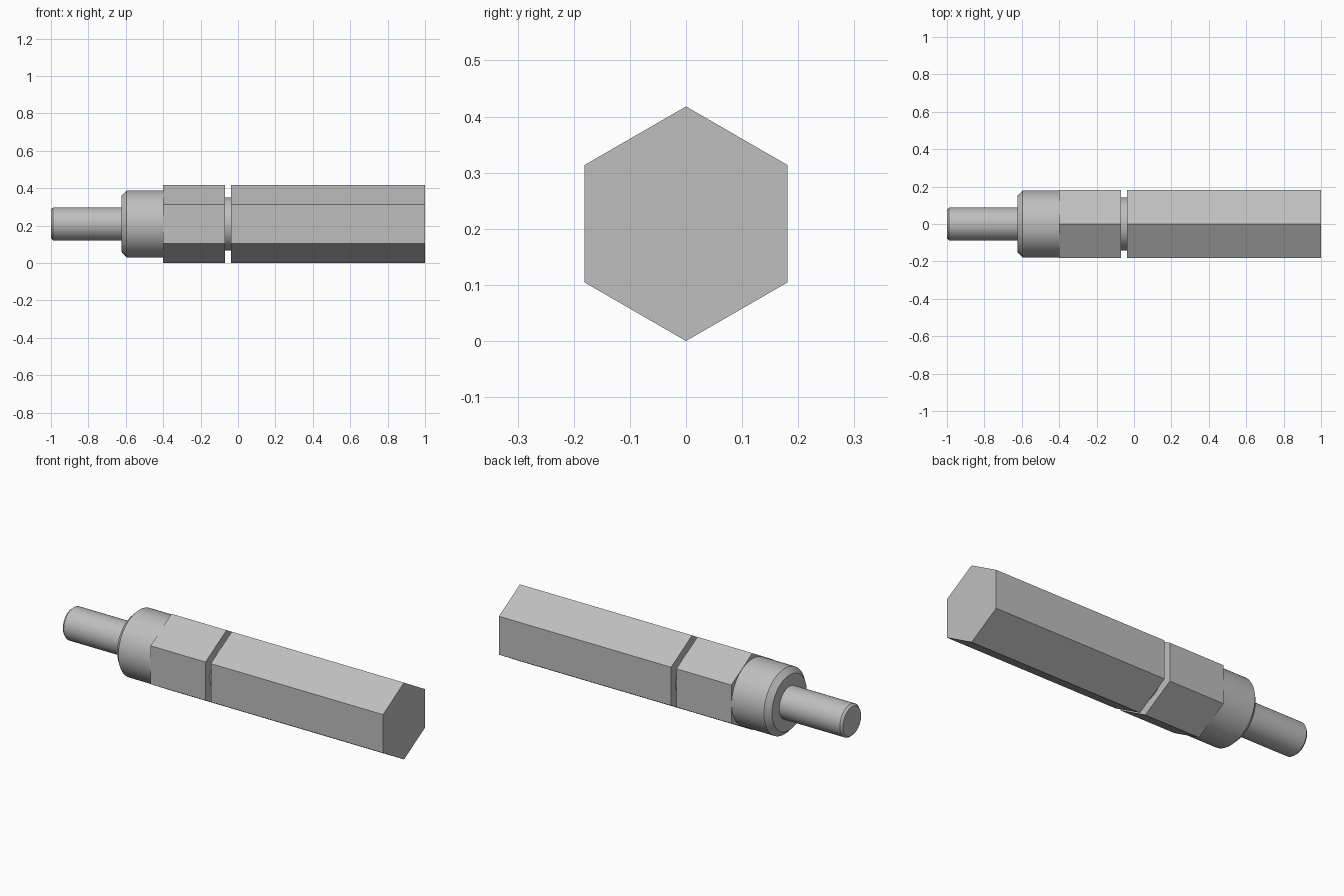
import bpy
import bmesh
import math

if "Cube" in bpy.data.objects:
    bpy.data.objects.remove(bpy.data.objects["Cube"], do_unlink=True)

APOTHEM = 0.181
HEX_R = APOTHEM / math.cos(math.pi / 6)

steel = bpy.data.materials.new("grey_steel")
steel.use_nodes = True
colour = (0.52, 0.52, 0.52, 1)
steel.diffuse_color = colour
steel.node_tree.nodes["Principled BSDF"].inputs["Base Color"].default_value = colour


def turned(name, profile, sides, smooth=True):
    """Closed solid along x, from (x, radius) stations; a corner points up."""
    bm = bmesh.new()
    rings = []
    for x, r in profile:
        angles = [math.tau * i / sides for i in range(sides)]
        rings.append([bm.verts.new((x, r * math.sin(a), HEX_R + r * math.cos(a)))
                      for a in angles])
    for a, b in zip(rings, rings[1:]):
        for i in range(sides):
            j = (i + 1) % sides
            bm.faces.new((a[i], a[j], b[j], b[i]))
    bm.faces.new(rings[0])
    bm.faces.new(rings[-1])
    bmesh.ops.recalc_face_normals(bm, faces=bm.faces)
    mesh = bpy.data.meshes.new(name)
    bm.to_mesh(mesh)
    bm.free()
    mesh.materials.append(steel)
    obj = bpy.data.objects.new(name, mesh)
    bpy.context.collection.objects.link(obj)
    if smooth:
        bpy.ops.object.select_all(action="DESELECT")
        obj.select_set(True)
        bpy.context.view_layer.objects.active = obj
        bpy.ops.object.shade_smooth_by_angle(angle=math.radians(25))
    return obj


# Hexagonal bar in two lengths, either side of the groove
turned("long_hex_body", [(-0.037, HEX_R), (1, HEX_R)], 6, smooth=False)
turned("short_hex_body", [(-0.4, HEX_R), (-0.069, HEX_R)], 6, smooth=False)

# Round neck at the bottom of the groove
turned("groove_neck", [(-0.069, 0.142), (-0.037, 0.142)], 64)

# Round collar with a chamfered shoulder
turned("collar", [(-0.623, 0.15), (-0.595, 0.179), (-0.4, 0.179)], 64)

# Slim pin with a chamfered tip
turned("end_pin", [(-1, 0.078), (-0.988, 0.088), (-0.623, 0.088)], 64)
